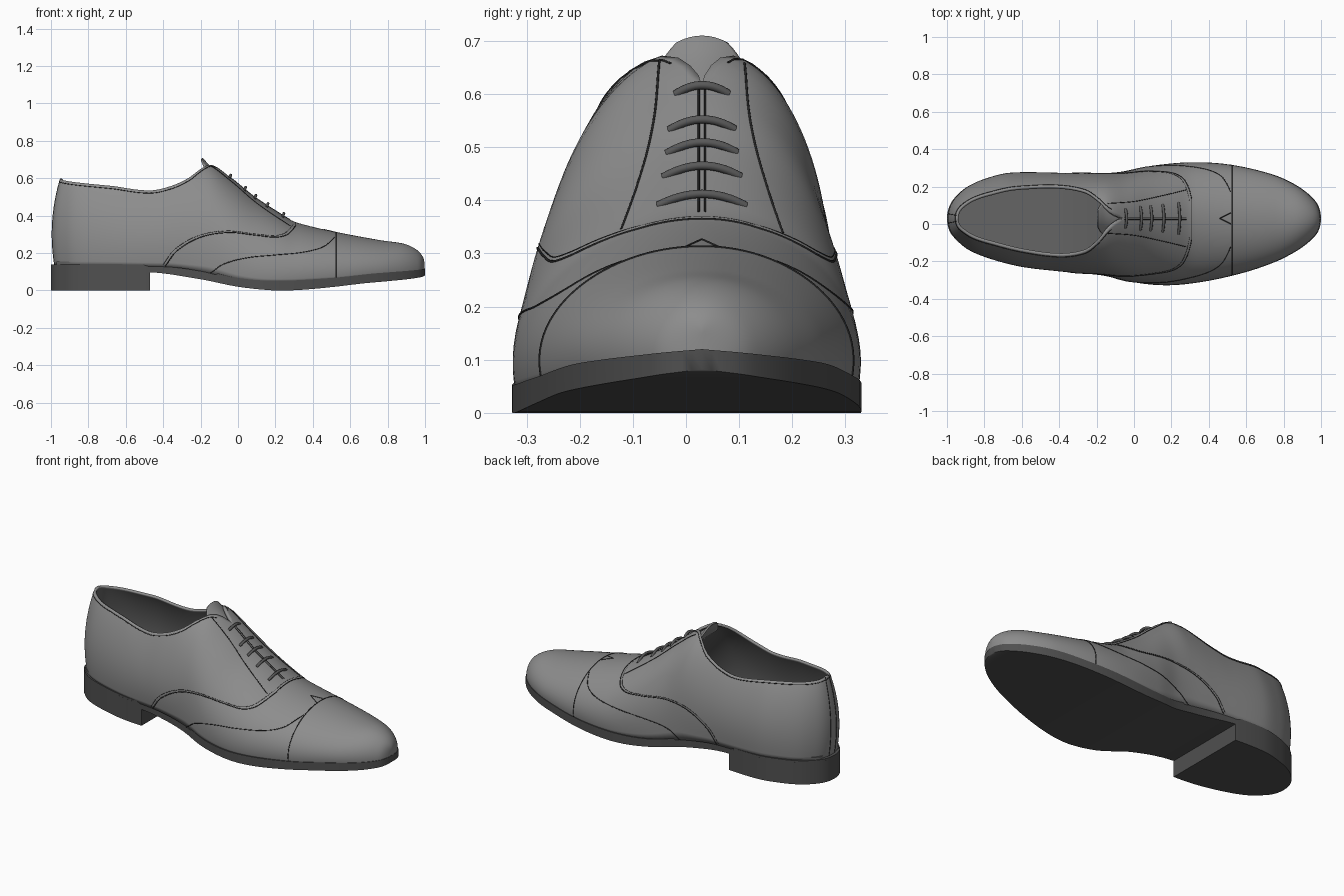
import bpy, bmesh, math
from mathutils import Vector

old = bpy.data.objects.get("Cube")
if old:
    bpy.data.objects.remove(old, do_unlink=True)


def material(name, value):
    mat = bpy.data.materials.new(name)
    mat.use_nodes = True
    colour = (value, value, value, 1)
    mat.diffuse_color = colour
    mat.node_tree.nodes["Principled BSDF"].inputs["Base Color"].default_value = colour
    return mat


LEATHER = material("grey leather", 0.265)
LINING = material("dark lining", 0.13)
RUBBER = material("dark sole", 0.08)
LACE = material("dark lace", 0.1)
THREAD = material("black thread", 0.02)


def angle(x):
    return math.acos(max(-1, min(1, -x)))


def spline(table):
    """Smooth function of x through the table, rounded at both ends of the shoe."""
    ts = [angle(p[0]) for p in table]
    vs = [p[1] for p in table]
    last = len(ts) - 1

    def slope(i):
        a, b = max(i - 1, 0), min(i + 1, last)
        return (vs[b] - vs[a]) / (ts[b] - ts[a])

    def value(x):
        t = max(ts[0], min(ts[-1], angle(x)))
        i = 0
        while i < last - 1 and t > ts[i + 1]:
            i += 1
        h = ts[i + 1] - ts[i]
        u = (t - ts[i]) / h
        a = u * u * (3 - 2 * u)
        return (vs[i] * (1 - a) + vs[i + 1] * a
                + h * u * (1 - u) * ((1 - u) * slope(i) - u * slope(i + 1)))
    return value


# Outline, feather line, bottom line, topline and section shape along the shoe
CENTRE = 0.03
left_edge = spline([(-1, .03), (-.985, .1), (-.95, .15), (-.89, .2), (-.8, .24), (-.66, .272),
                    (-.3, .27), (-.075, .278), (.085, .31), (.3, .33), (.51, .318),
                    (.75, .262), (.86, .212), (.95, .145), (.985, .1), (1, .03)])
right_edge = spline([(-1, .03), (-.985, -.04), (-.95, -.085), (-.89, -.135), (-.8, -.175),
                     (-.61, -.225), (-.4, -.25), (-.18, -.273), (-.02, -.31), (.166, -.328),
                     (.35, -.312), (.57, -.265), (.75, -.205), (.86, -.15), (.95, -.083),
                     (.985, -.04), (1, .03)])
feather = spline([(-1, .14), (-.4, .137), (-.2, .113), (0, .067), (.2, .052), (.5, .067),
                  (.75, .093), (1, .12)])
bottom = spline([(-1, .1), (-.47, .097), (-.2, .06), (0, .02), (.2, 0), (.33, .003),
                 (.5, .018), (.7, .041), (1, .082)])
topline = spline([(-1, .6), (-.7, .56), (-.475, .535), (-.355, .56), (-.26, .605), (-.2, .65),
                  (-.14, .672), (-.035, .6), (.09, .5), (.245, .4), (.31, .365), (.515, .315),
                  (.757, .27), (.89, .25), (.96, .217), (1, .15)])
opening = spline([(-1, .62), (-.8, .63), (-.6, .68), (-.4, .71), (-.26, .6), (-.19, .39),
                  (-.13, .14), (-.06, 0), (.2, 0), (1, 0)])
left_power = spline([(-1, 2.2), (-.2, 2.4), (.3, 2.1), (1, 2.1)])
right_power = spline([(-1, 2.2), (-.5, 2.2), (-.2, 2.15), (.1, 1.9), (.4, 2.05), (1, 2.1)])


def power(x, side):
    return left_power(x) if side > 0 else right_power(x)


def half_width(x, side):
    return abs((left_edge(x) if side > 0 else right_edge(x)) - CENTRE)


def top_angle(x, side):
    return math.acos(max(0, opening(x)) ** (power(x, side) / 2))


def skin(x, side, s):
    """Point on the upper: s runs from the sole (0) to the topline (1)."""
    n, end = power(x, side), top_angle(x, side)
    th = s * end
    bulge = 1 + .06 * math.sin(math.pi * s) * (1 - s) - .02 * (1 - s) ** 8
    y = CENTRE + side * half_width(x, side) * bulge * max(0, math.cos(th)) ** (2 / n)
    low = feather(x) - .01
    z = low + (topline(x) - low) * (math.sin(th) / math.sin(end)) ** (2 / n)
    lean = max(0, (-.5 - x) / .5) * .045 * ((z - .3) / .3) ** 2
    return Vector((x * .996 + lean, y, z))


def skin_at_height(x, side, z):
    low = feather(x) - .01
    k = max(0, min(1, (z - low) / (topline(x) - low)))
    end = top_angle(x, side)
    return skin(x, side, math.asin(math.sin(end) * k ** (power(x, side) / 2)) / end)


def skin_at_offset(x, side, off):
    c = min(1, off / half_width(x, side))
    return skin(x, side, min(1, math.acos(c ** (power(x, side) / 2)) / top_angle(x, side)))


def stations(x0, x1, count):
    a, b = angle(x0), angle(x1)
    return [-math.cos(a + (b - a) * i / count) for i in range(count + 1)]


def build(name, grids, mats, smooth=40, wrap=False):
    """Mesh from grids of points; wrap closes each row into a ring and caps the ends."""
    bm = bmesh.new()
    for grid in grids:
        rows = [[bm.verts.new(p) for p in row] for row in grid]
        for r0, r1 in zip(rows, rows[1:]):
            for j in range(0 if wrap else 1, len(r0)):
                bm.faces.new((r0[j - 1], r0[j], r1[j], r1[j - 1]))
        if wrap:
            bm.faces.new(rows[0])
            bm.faces.new(rows[-1])
    bmesh.ops.remove_doubles(bm, verts=bm.verts, dist=.0004)
    bmesh.ops.dissolve_degenerate(bm, edges=bm.edges, dist=.0002)
    bmesh.ops.recalc_face_normals(bm, faces=bm.faces)
    middle = Vector((0, 0, .2))
    if sum(f.normal.dot(f.calc_center_median() - middle) * f.calc_area() for f in bm.faces) < 0:
        bmesh.ops.reverse_faces(bm, faces=bm.faces)
    mesh = bpy.data.meshes.new(name)
    bm.to_mesh(mesh)
    bm.free()
    for mat in mats:
        mesh.materials.append(mat)
    obj = bpy.data.objects.new(name, mesh)
    bpy.context.collection.objects.link(obj)
    bpy.ops.object.select_all(action='DESELECT')
    obj.select_set(True)
    bpy.context.view_layer.objects.active = obj
    bpy.ops.object.shade_smooth_by_angle(angle=math.radians(smooth))
    return obj


def thicken(obj, depth, inner=0):
    mod = obj.modifiers.new("thickness", 'SOLIDIFY')
    mod.thickness, mod.offset, mod.material_offset = depth, -1, inner


def tube(name, points, radius, mat):
    curve = bpy.data.curves.new(name, 'CURVE')
    curve.dimensions = '3D'
    curve.bevel_depth = radius
    curve.bevel_resolution = 2
    curve.use_fill_caps = True
    path = curve.splines.new('POLY')
    path.points.add(len(points) - 1)
    for p, co in zip(path.points, points):
        p.co = (*co, 1)
    curve.materials.append(mat)
    bpy.context.collection.objects.link(bpy.data.objects.new(name, curve))


def slab(name, x0, x1, scale, low, high, mat):
    rows = []
    for x in stations(x0, x1, 70):
        ys = [CENTRE + side * half_width(x, side) * scale(x) for side in (-1, 1)]
        rows.append([(x, ys[0], low(x)), (x, ys[1], low(x)),
                     (x, ys[1], high(x)), (x, ys[0], high(x))])
    build(name, [rows], [mat], wrap=True)


def waist(x):
    return 1 - .05 * math.exp(-((x + .3) / .19) ** 2)


# Upper with lining
sides = [[[skin(x, side, i / 28) for i in range(29)] for x in stations(-1, 1, 120)]
         for side in (-1, 1)]
thicken(build("upper", sides, [LEATHER, LINING], 60), .014, 1)

# Sole, heel and insole
slab("sole", -1, 1, waist, lambda x: max(0, bottom(x)), feather, RUBBER)
slab("heel", -1, -.47, waist, lambda x: 0, lambda x: feather(x) - .01, RUBBER)
slab("insole", -.97, .5, lambda x: .93, feather, lambda x: feather(x) + .015, LINING)

# Tongue
tongue_line = spline([(-.19, .71), (-.15, .668), (-.09, .617), (.02, .525)])
rows = []
for i in range(25):
    x = -.19 + .21 * (i / 24) ** 1.5
    w = .09 * min(1, (x + .2) / .035) ** .5
    rows.append([(x, CENTRE + w * v / 6, tongue_line(x) - .045 * (w / .09 * v / 6) ** 2)
                 for v in range(-6, 7)])
thicken(build("tongue", [rows], [LEATHER], 60), .01)

# Laces
for x, w in ((-.045, .05), (.035, .062), (.09, .066), (.155, .073), (.24, .083)):
    points = []
    for i in range(-8, 9):
        k = i / 8
        p = skin_at_offset(x, 1 if k > 0 else -1, abs(k) * w)
        points.append(p + Vector((.55, 0, .83)) * (.014 * (1 - k * k) - .003))
    tube("lace", points, .0078, LACE)

# Seams on each side
vamp_line = spline([(-.39, .13), (-.33, .21), (-.2, .285), (-.05, .31), (.1, .295), (.2, .285),
                    (.26, .297), (.29, .322), (.31, .348)])
wing_line = spline([(-.15, .09), (-.08, .14), (.05, .175), (.2, .19), (.35, .205), (.46, .235),
                    (.52, .285)])
facing_line = spline([(-.14, .08), (0, .09), (.15, .12), (.28, .15)])
for side, word in ((1, "left"), (-1, "right")):
    for shift in (0, .012):
        path = [skin_at_height(x - shift, side, vamp_line(x) + shift * .7)
                for x in stations(-.39, .31, 120)]
        end = abs(path[-1].y - CENTRE)
        path += [skin_at_offset(.31 - shift, side, end * (1 - i / 8)) for i in range(1, 9)]
        tube(word + "_vamp_seam", path, .0024 - shift / 9, THREAD)
    tube(word + "_wing_seam", [skin_at_height(x, side, wing_line(x))
                               for x in stations(-.15, .52, 60)], .0022, THREAD)
    tube(word + "_facing_seam", [skin_at_offset(x, side, facing_line(x))
                                 for x in stations(-.14, .28, 50)], .0022, THREAD)
    tube(word + "_lace_edge", [skin_at_offset(x, side, .006)
                               for x in stations(-.05, .28, 40)], .002, THREAD)
    tube(word + "_cap_seam", [skin(.525, side, i / 40) for i in range(41)], .0024, THREAD)
    tube(word + "_cap_notch", [skin_at_offset(.52 - .06 * i / 6, side, .03 * (1 - i / 6))
                               for i in range(7)], .0022, THREAD)
    tube(word + "_collar_stitch", [skin(x, side, .95) for x in stations(-1, -.12, 80)],
         .002, THREAD)
    tube(word + "_heel_seam", [skin(-.998, side, i / 30) for i in range(31)], .002, THREAD)
